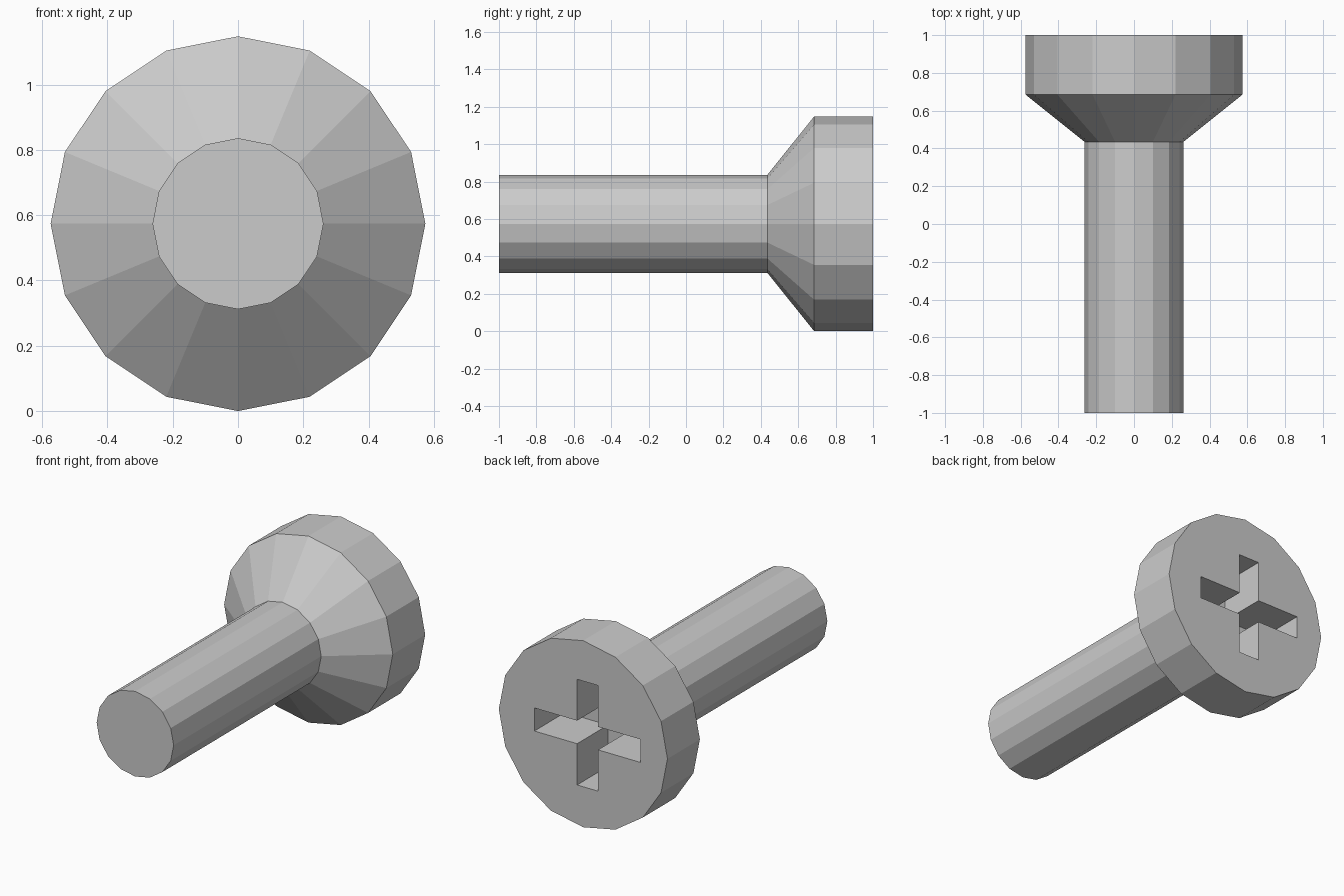
import bpy, bmesh, math

if "Cube" in bpy.data.objects:
    bpy.data.objects.remove(bpy.data.objects["Cube"])

SIDES = 16
CENTRE_Z = 0.574


def make_object(name, bm):
    bmesh.ops.recalc_face_normals(bm, faces=bm.faces)
    mesh = bpy.data.meshes.new(name)
    bm.to_mesh(mesh)
    bm.free()
    obj = bpy.data.objects.new(name, mesh)
    bpy.context.collection.objects.link(obj)
    return obj


# Screw body: (radius, y) profile turned around the y axis
profile = [(0.262, -1.0), (0.262, 0.435), (0.574, 0.685), (0.574, 1.0)]
bm = bmesh.new()
rings = []
for radius, y in profile:
    angles = [2 * math.pi * i / SIDES for i in range(SIDES)]
    rings.append([bm.verts.new((radius * math.cos(a), y, CENTRE_Z + radius * math.sin(a)))
                  for a in angles])
for lower, upper in zip(rings, rings[1:]):
    for i in range(SIDES):
        j = (i + 1) % SIDES
        bm.faces.new((lower[i], lower[j], upper[j], upper[i]))
bm.faces.new(rings[0])
bm.faces.new(rings[-1])
screw = make_object("screw", bm)

# Cross-shaped drive recess: plus outline pushed through the head's end
cx, half_x, half_z, arm = -0.03, 0.362, 0.325, 0.071
recess_floor, past_end = 0.70, 1.1
quarter = [(half_x, arm), (arm, arm), (arm, half_z)]
outline = []
for sx, sz in [(1, 1), (-1, 1), (-1, -1), (1, -1)]:
    points = [(sx * x, sz * z) for x, z in quarter]
    outline += points if sx * sz > 0 else points[::-1]
bm = bmesh.new()
face = bm.faces.new([bm.verts.new((cx + x, recess_floor, CENTRE_Z + z)) for x, z in outline])
pushed = bmesh.ops.extrude_face_region(bm, geom=[face], use_keep_orig=True)
bmesh.ops.translate(bm, vec=(0, past_end - recess_floor, 0),
                    verts=[v for v in pushed["geom"] if isinstance(v, bmesh.types.BMVert)])
cutter = make_object("cross_recess_cutter", bm)
cutter.hide_render = True

# Cut the recess, then drop the cutter
cut = screw.modifiers.new("cross_recess", 'BOOLEAN')
cut.operation = 'DIFFERENCE'
cut.solver = 'EXACT'
cut.object = cutter
bpy.context.view_layer.objects.active = screw
screw.select_set(True)
bpy.ops.object.modifier_apply(modifier=cut.name)
bpy.data.objects.remove(cutter)
